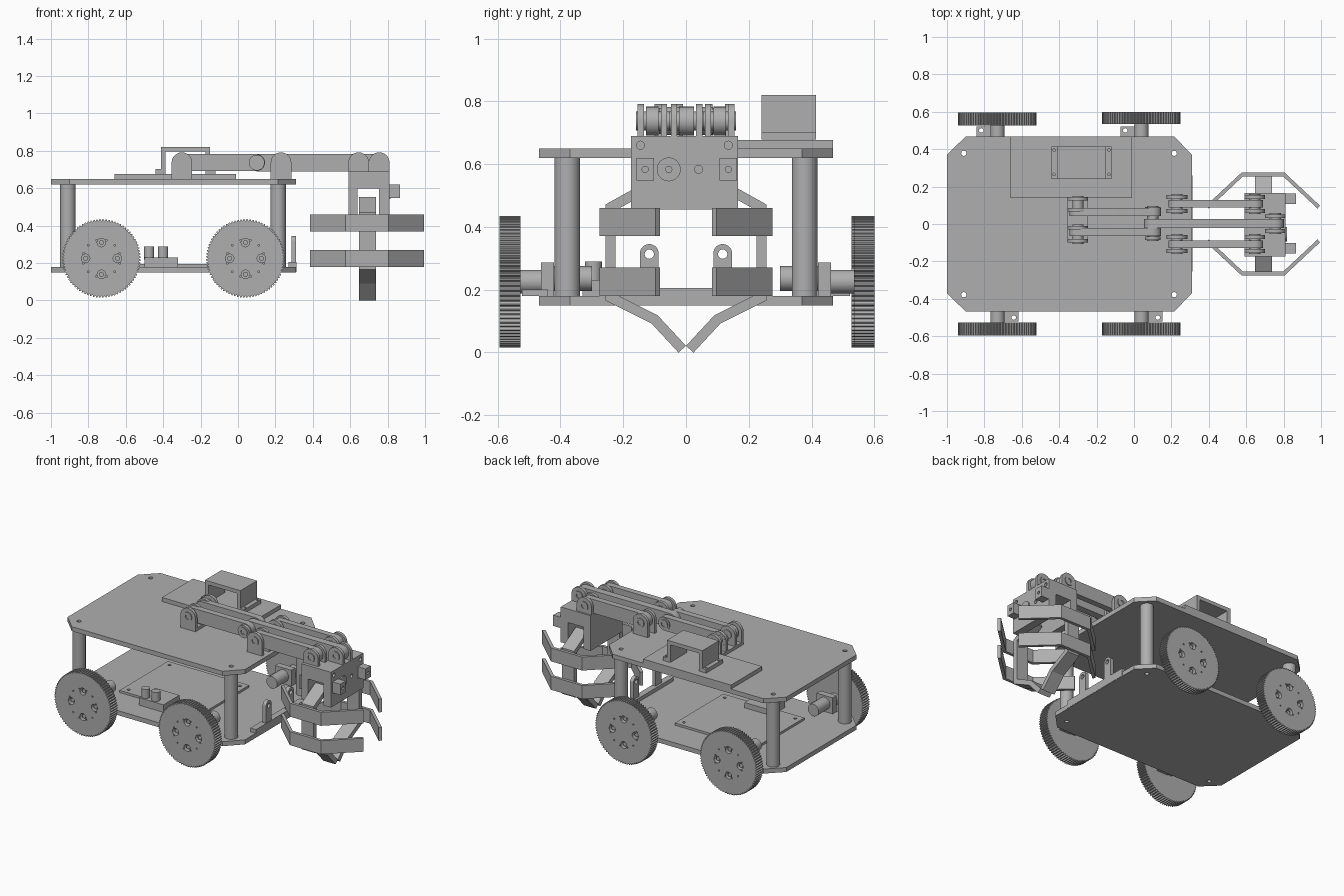
import bpy, bmesh
from math import sin, cos, pi, radians
from mathutils import Vector

cube = bpy.data.objects.get("Cube")
if cube:
    bpy.data.objects.remove(cube)

grey = bpy.data.materials.new("machine grey")
grey.use_nodes = True
COLOUR = (0.43, 0.43, 0.43, 1)
grey.diffuse_color = COLOUR
grey.node_tree.nodes["Principled BSDF"].inputs["Base Color"].default_value = COLOUR


def prism(name, pts, axis, lo, hi):
    """Extrude a 2D outline along an axis; the outline uses the other two axes in order."""
    def place(p, d):
        return {"x": (d, p[0], p[1]), "y": (p[0], d, p[1]), "z": (p[0], p[1], d)}[axis]
    bm = bmesh.new()
    a = [bm.verts.new(place(p, lo)) for p in pts]
    b = [bm.verts.new(place(p, hi)) for p in pts]
    n = len(pts)
    bm.faces.new(a)
    bm.faces.new(b[::-1])
    for i in range(n):
        j = (i + 1) % n
        bm.faces.new((a[i], b[i], b[j], a[j]))
    bmesh.ops.recalc_face_normals(bm, faces=bm.faces)
    me = bpy.data.meshes.new(name)
    bm.to_mesh(me)
    bm.free()
    me.materials.append(grey)
    ob = bpy.data.objects.new(name, me)
    bpy.context.collection.objects.link(ob)
    return ob


def activate(ob):
    bpy.ops.object.select_all(action="DESELECT")
    ob.select_set(True)
    bpy.context.view_layer.objects.active = ob


def smooth(ob):
    activate(ob)
    bpy.ops.object.shade_smooth_by_angle(angle=radians(30))
    return ob


def box(name, x0, x1, y0, y1, z0, z1):
    return prism(name, [(x0, y0), (x1, y0), (x1, y1), (x0, y1)], "z", z0, z1)


def arc(cx, cy, r, start, end, n):
    return [(cx + r * cos(start + (end - start) * i / n),
             cy + r * sin(start + (end - start) * i / n)) for i in range(n + 1)]


def rod(name, c, r, axis, lo, hi, n=28):
    return smooth(prism(name, arc(*c, r, 0, 2 * pi, n)[:-1], axis, lo, hi))


def lug(name, c, r, base, axis, lo, hi):
    """Plate with a round top."""
    pts = [(c[0] - r, base), (c[0] + r, base)] + arc(*c, r, 0, pi, 14)
    return smooth(prism(name, pts, axis, lo, hi))


def bar(name, x0, x1, z, r, y0, y1):
    """Link with two round ends."""
    pts = arc(x1, z, r, -pi / 2, pi / 2, 12) + arc(x0, z, r, pi / 2, 3 * pi / 2, 12)
    return smooth(prism(name, pts, "y", y0, y1))


def ribbon(path, t):
    """Outline of a bent strip of thickness t, centred on the path."""
    p = [Vector(q) for q in path]
    sides = [[], []]
    for i, q in enumerate(p):
        ns = []
        for a, b in ((i - 1, i), (i, i + 1)):
            if a >= 0 and b < len(p):
                d = (p[b] - p[a]).normalized()
                ns.append(Vector((-d.y, d.x)))
        m = sum(ns, Vector((0, 0))).normalized()
        off = m * (t / 2 / m.dot(ns[0]))
        sides[0].append(tuple(q + off))
        sides[1].append(tuple(q - off))
    return sides[0] + sides[1][::-1]


def cut(ob, holes, r, axis, lo, hi):
    """Drill round holes through an object."""
    for c in holes:
        tool = prism("cutter", arc(*c, r, 0, 2 * pi, 16)[:-1], axis, lo, hi)
        tool.hide_render = True
        mod = ob.modifiers.new("hole", "BOOLEAN")
        mod.operation, mod.object, mod.solver = "DIFFERENCE", tool, "EXACT"
        activate(ob)
        bpy.ops.object.modifier_apply(modifier=mod.name)
        bpy.data.objects.remove(tool)
    return ob


# Chassis decks and pillars
deck = [(-1, -.37), (-.9, -.468), (.215, -.468), (.31, -.37),
        (.31, .37), (.215, .468), (-.9, .468), (-1, .37)]
corners = [(x, y) for x in (-.91, .215) for y in (-.378, .378)]
for name, z in (("lower_deck", .15), ("upper_deck", .62)):
    cut(prism(name, deck, "z", z, z + .03), corners, .014, "z", z - .1, z + .1)
for x, y in corners:
    pillar = rod("pillar", (x, y), .041, "z", .17, .63)
    cut(pillar, [(x, y)], .014, "z", .1, .7)

# Wheels, hubs and motors
TEETH = 80
for s in (-1, 1):
    for x in (-.73, .04):
        z, y0, y1 = .225, s * .527, s * .595
        if s > 0 and x > 0:
            y0, y1 = .535, .6
        gear = []
        for i in range(TEETH):
            for k, r in ((0, .201), (.3, .21), (.6, .21), (.9, .201)):
                t = 2 * pi * (i + k) / TEETH
                gear.append((x + r * cos(t), z + r * sin(t)))
        wheel = prism("wheel", gear, "y", y0, y1)
        bolts = [(x + .085 * cos(k * pi / 2), z + .085 * sin(k * pi / 2)) for k in range(4)]
        cut(wheel, bolts, .023, "y", y1 - s * .03, y1 + s * .05)
        for c in bolts:
            rod("wheel_bolt", c, .013, "y", y1 - s * .04, y1 - s * .012, 14)
        cut(wheel, arc(x, z, .1, pi / 12, 2 * pi + pi / 12, 12)[:-1], .005, "y",
            y1 - s * .01, y1 + s * .05)
        rod("hub", (x, z), .038, "y", s * .46, y0 + s * .01)
        side = x - s * .07
        tab = box("motor_tab", side - .042, side + .042, *sorted((s * .44, s * .522)), .18, .2)
        cut(tab, [(x - s * .087, s * .5)], .012, "z", .1, .3)
        box("motor_mount", x - .06, x + .06, *sorted((s * .42, s * .462)), .18, .287)
        rod("motor", (x, z + .01), .04, "y", s * .3, s * .43)

# Circuit board, driver and capacitors on the lower deck
board = box("circuit_board", -.7, -.1, -.25, .26, .18, .195)
cut(board, [(x, y) for x in (-.66, -.14) for y in (-.21, .22)], .01, "z", .1, .3)
box("driver_box", -.5, -.32, -.33, -.16, .18, .23)
for x in (-.475, -.4):
    rod("capacitor", (x, -.295), .027, "z", .22, .29)

# Sensor bracket at the nose
box("sensor_base", .27, .312, -.255, .26, .152, .205)
for s in (-1, 1):
    ear = lug("sensor_ear", (s * .117, .315), .03, .19, "x", .285, .31)
    cut(ear, [(s * .117, .313)], .015, "x", .2, .4)

# Breadboard and raised cover on the upper deck
box("breadboard", -.66, -.01, .14, .468, .65, .677)
hat = [(-.44, .69), (-.4, .69), (-.4, .808), (-.162, .808), (-.162, .69), (-.12, .69)]
cover = prism("cover", ribbon(hat, .025), "y", .24, .415)
cut(cover, [(x, y) for x in (-.427, -.133) for y in (.265, .395)], .007, "z", .6, .75)

# Arm: links and their clevis joints
Z = .737


def joint(x, r, base, y, w):
    """Two lugs either side of a link, with a pin through both."""
    for s in (-1, 1):
        lo, hi = sorted((y + s * w, y + s * (w - .02)))
        if base:
            lug("joint_lug", (x, Z), r, base, "y", lo, hi)
        else:
            rod("joint_washer", (x, Z), r, "y", lo, hi)
    pin = rod("joint_pin", (x, Z), .03, "y", y - w - .006, y + w + .006)
    cut(pin, [(x, Z)], .016, "y", y - w - .05, y + w + .05)


for y in (.065, -.042):
    bar("rear_link", -.3, .1, Z, .045, y - .021, y + .021)
joint(-.3, .055, .65, .105, .04)
joint(-.3, .055, .65, -.055, .045)
box("shoulder_foot", -.355, -.245, -.1, .145, .65, .67)
bar("middle_link", .1, .755, Z, .046, -.022, .026)
joint(.1, .042, None, .002, .088)
joint(.755, .055, .68, .002, .05)
for s in (-1, 1):
    bar("outer_link", .23, .645, Z, .046, s * .108 - .02, s * .108 + .02)
    joint(.23, .055, .65, s * .107, .047)
    joint(.645, .055, .68, s * .107, .047)

# Gripper body: arched block with face details
arch = [(.59, .455), (.64, .455), (.64, .6), (.755, .6), (.755, .455),
        (.81, .455), (.81, .69), (.59, .69)]
body = prism("gripper_body", arch, "y", -.175, .165)
cut(body, [(.04, .583), (-.145, .66), (.135, .66)], .013, "x", .78, .9)
dial = rod("gripper_dial", (-.055, .583), .038, "x", .8, .818)
cut(dial, [(-.055, .583)], .01, "x", .79, .9)
for y in (-.13, .135):
    stud = box("gripper_stud", .8, .867, y - .028, y + .028, .547, .62)
    cut(stud, [(y, .583)], .01, "x", .84, .9)

# Claw: side jaws on two levels and bent lower fingers
jaw = [(.392, .09), (.579, .265), (.801, .265), (.988, .09)]
finger = [(.1, .54), (.24, .462), (.24, .175), (.1, .105), (.012, .01)]
for s in (-1, 1):
    for z in (.18, .37):
        prism("jaw", ribbon([(x, s * y) for x, y in jaw], .02), "z", z, z + .09)
    prism("finger", ribbon([(s * y, z) for y, z in finger], .032), "x", .648, .738)
